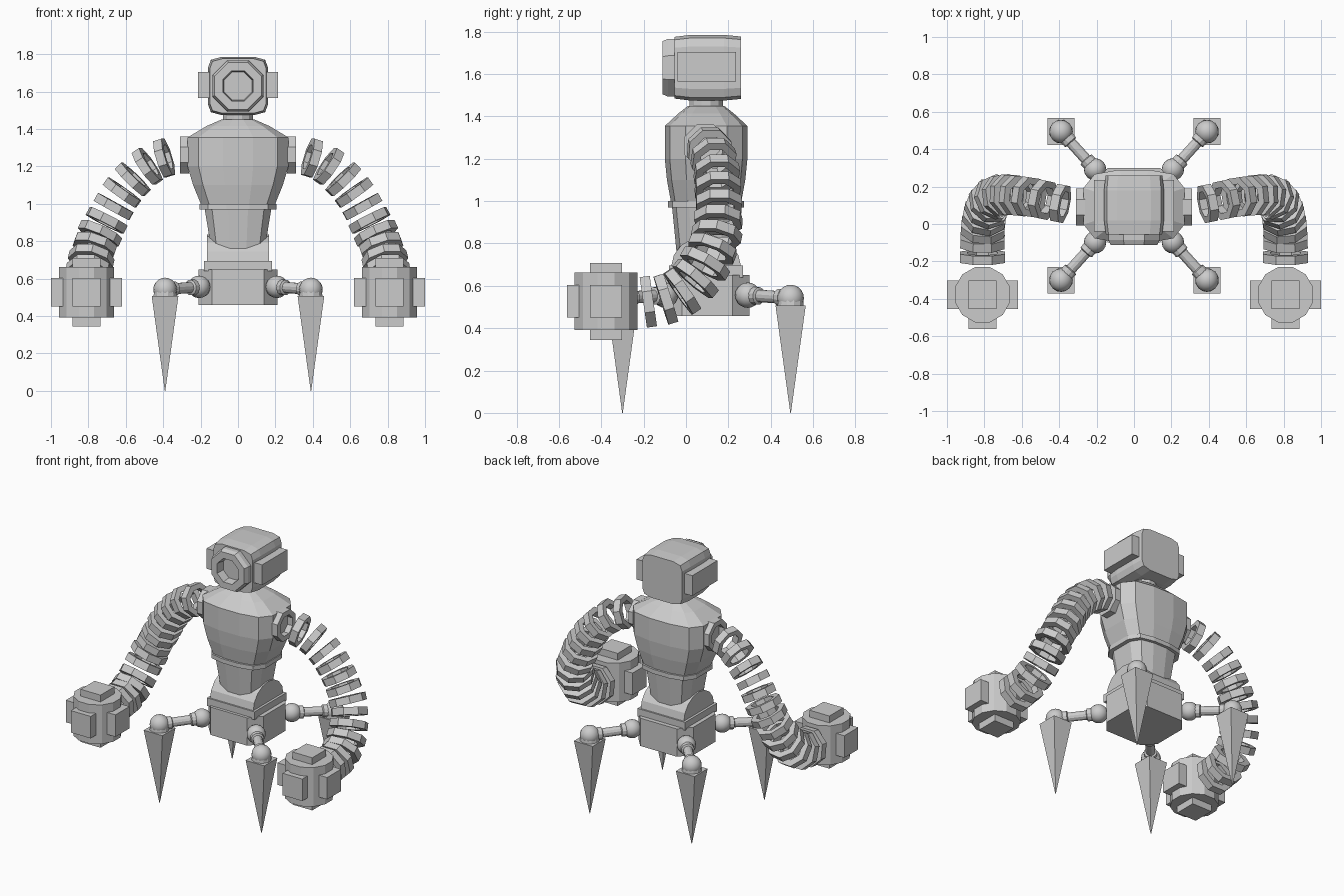
import bpy, bmesh, math
from mathutils import Vector, Matrix

if "Cube" in bpy.data.objects:
    bpy.data.objects.remove(bpy.data.objects["Cube"])

CY = 0.095  # depth of the body centre line


def finish(bm, name, smooth=False):
    bmesh.ops.recalc_face_normals(bm, faces=bm.faces)
    me = bpy.data.meshes.new(name)
    bm.to_mesh(me)
    bm.free()
    ob = bpy.data.objects.new(name, me)
    bpy.context.collection.objects.link(ob)
    if smooth:
        for p in me.polygons:
            p.use_smooth = True
    return ob


def loft(name, loops, cap=True, closed=False):
    """Skin a stack of equal-length point loops."""
    bm = bmesh.new()
    rows = [[bm.verts.new(p) for p in loop] for loop in loops]
    n = len(rows[0])
    pairs = list(zip(rows, rows[1:])) + ([(rows[-1], rows[0])] if closed else [])
    for a, b in pairs:
        for i in range(n):
            bm.faces.new((a[i], a[(i + 1) % n], b[(i + 1) % n], b[i]))
    if cap and not closed:
        bm.faces.new(rows[0])
        bm.faces.new(rows[-1])
    return finish(bm, name)


def box(name, lo, hi):
    lo, hi = Vector(lo), Vector(hi)
    bm = bmesh.new()
    d = hi - lo
    m = Matrix.Translation((lo + hi) / 2) @ Matrix.Diagonal((d.x, d.y, d.z, 1))
    bmesh.ops.create_cube(bm, size=1, matrix=m)
    return finish(bm, name)


def lathe(name, centre, axis, profile, n=8, closed=False):
    """Turn (radius, height) points about an axis, flats facing up."""
    m = Matrix.Translation(centre) @ Vector(axis).to_track_quat('Z', 'Y').to_matrix().to_4x4()
    loops = [[m @ Vector((r * math.cos((i + .5) * math.tau / n),
                          r * math.sin((i + .5) * math.tau / n), h)) for i in range(n)]
             for r, h in profile]
    return loft(name, loops, closed=closed)


def ball(name, c, r):
    bm = bmesh.new()
    bmesh.ops.create_uvsphere(bm, u_segments=16, v_segments=10, radius=r,
                              matrix=Matrix.Translation(c))
    return finish(bm, name, True)


# Torso: chamfered, slightly bowed cross-section
quarter = [(1, .5), (.78, .88), (.3, 1)]
plan = (quarter + [(-x, y) for x, y in reversed(quarter)]
        + [(-x, -y) for x, y in quarter] + [(x, -y) for x, y in reversed(quarter)])


def section(w, d, z, dip=0):
    return [(x * w, CY + y * d, z - dip * (1 - abs(x))) for x, y in plan]


loft("chest", [section(.195, .165, .99), section(.24, .185, 1.1), section(.27, .195, 1.2),
               section(.27, .195, 1.355), section(.17, .13, 1.415), section(.09, .085, 1.45)])
loft("waist_band", [section(.205, .18, .97), section(.205, .18, 1.0)])
loft("waist", [section(.15, .14, .80, .055), section(.18, .162, .985)])

# Waist hinge: half cylinder lying across the body
arc = [(CY + .165 * math.cos(a * math.pi / 8), .69 + .145 * math.sin(a * math.pi / 8)) for a in range(9)]
loft("waist_hinge", [[(x, y, z) for y, z in arc] for x in (-.165, .165)])
box("hinge_base", (-.182, CY - .175, .64), (.182, CY + .175, .695))

# Pelvis with cut corners
pel = [(.21, -.12), (.21, .12), (.14, .2), (-.14, .2), (-.21, .12), (-.21, -.12), (-.14, -.2), (.14, -.2)]
loft("pelvis", [[(x, CY + .005 + y, z) for x, y in pel] for z in (.458, .65)])

# Head
lathe("neck", (0, CY, 1.4), (0, 0, 1), [(.082, 0), (.082, .1)], 12)


def head_section(y, s):
    pts = [(.16, .1), (.145, .14), (.09, .155)]
    pts = (pts + [(-x, z) for x, z in reversed(pts)] + [(-x, -z) for x, z in pts]
           + [(x, -z) for x, z in reversed(pts)])
    return [(x * s, y, 1.63 + z * s) for x, z in pts]


loft("head", [head_section(-.055, .94), head_section(.02, 1), head_section(.18, 1), head_section(.26, .95)])
lathe("eye_ring", (0, -.05, 1.63), (0, -1, 0),
      [(.148, -.01), (.148, .035), (.135, .062), (.088, .062), (.08, .005), (.08, -.01)], closed=True)
for s in (-1, 1):
    box("ear_block", (s * .15, -.04, 1.565), (s * .213, .235, 1.705))

# Arms: loose octagonal rings following a bent path
path = [(.285, .09, 1.262), (.395, .11, 1.245), (.485, .13, 1.2), (.562, .145, 1.13), (.62, .15, 1.06),
        (.665, .155, .985), (.702, .153, .912), (.738, .145, .842), (.765, .125, .775), (.785, .09, .705),
        (.798, .045, .635), (.807, -.018, .575), (.81, -.095, .537), (.81, -.178, .525)]
for s, side in ((-1, "left"), (1, "right")):
    pts = [Vector((s * x, y, z)) for x, y, z in path]
    for i, p in enumerate(pts):
        t = pts[min(i + 1, len(pts) - 1)] - pts[max(i - 1, 0)]
        if i == 0:
            t = Vector((s, 0, 0))
        R = .107 + .023 * i / 13
        lathe(side + "_arm_ring", p, t, [(R, -.024), (R, .024), (R * .66, .024), (R * .66, -.024)], closed=True)

    # Fist with square pads
    c = Vector((s * .81, -.378, .527))
    lathe(side + "_fist", c - Vector((0, 0, .135)), (0, 0, 1), [(.153, 0), (.153, .27)], 12)
    for k, half in enumerate(((.19, .076, .076), (.076, .076, .182))):
        h = Vector(half)
        box(side + "_fist_pad", c - h, c + h)
    box(side + "_fist_front_pad", c + Vector((-.076, -.184, -.076)), c + Vector((.076, 0, .076)))

# Four legs
for sx in (-1, 1):
    for sy in (-1, 1):
        hip = Vector((sx * .208, .097 + sy * .195, .556))
        knee = Vector((sx * .39, .097 + sy * .397, .542))
        d = knee - hip
        L = d.length
        ball("hip_ball", hip, .06)
        ball("knee_ball", knee, .063)
        lathe("leg_tube", hip, d, [(.042, .04), (.042, .07), (.03, .075), (.03, L - .08),
                                   (.041, L - .075), (.041, L - .045)], 12)
        lathe("foot_collar", knee - Vector((0, 0, .04)), (0, 0, 1), [(.064, 0), (.06, .035)], 12)
        lathe("foot_spike", (knee.x, knee.y, 0), (0, 0, 1), [(.002, 0), (.101, .508)], 4)
